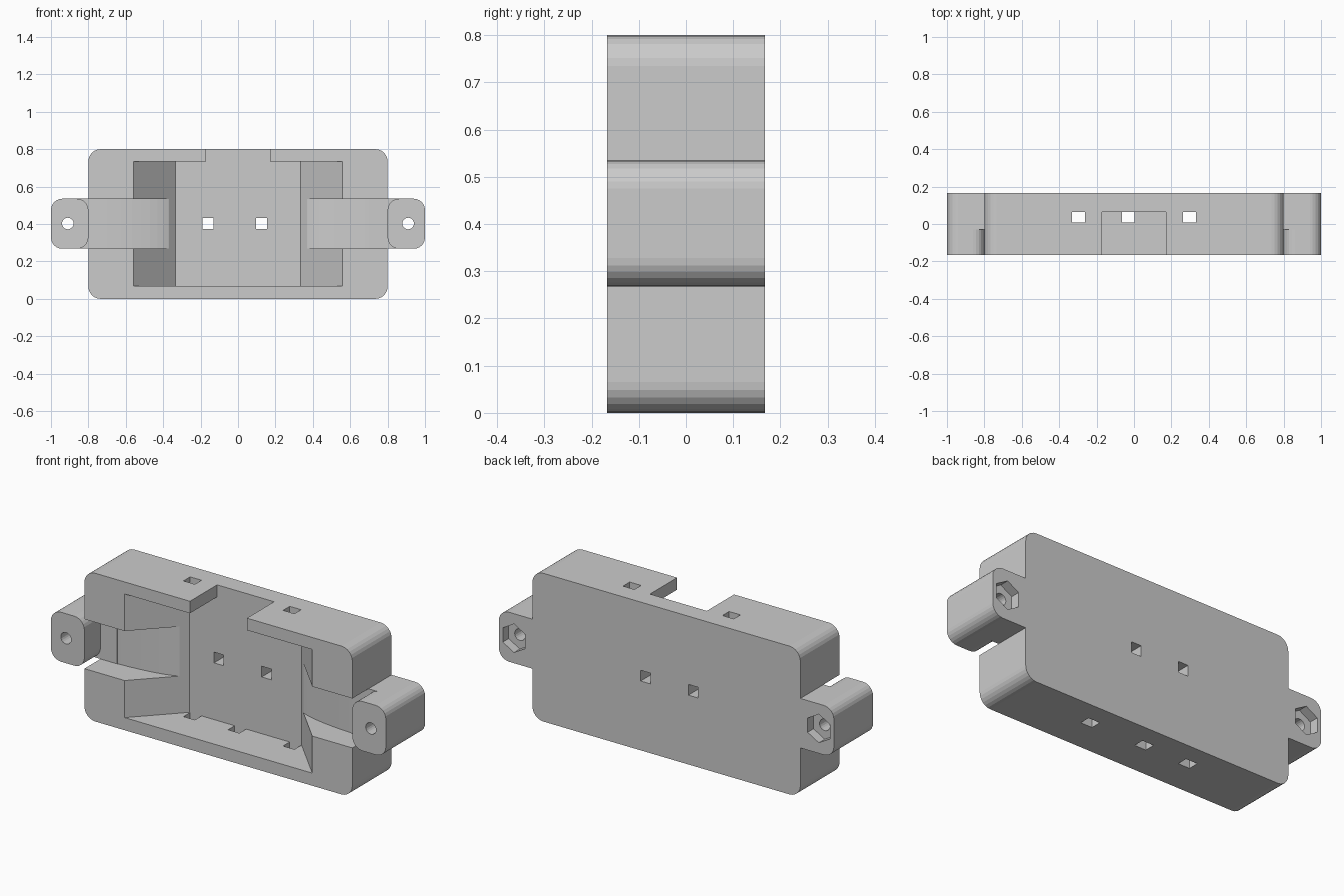
import bpy, bmesh, math
from mathutils import Vector

if "Cube" in bpy.data.objects:
    bpy.data.objects.remove(bpy.data.objects["Cube"])

F, B = -0.167, 0.167        # front and back planes
FLOOR, SADDLE = 0.065, -0.03  # pocket floor depth, channel height at the ends
Z0, Z1 = 0.268, 0.535       # height range of ears and channels


def prism(name, pts, axis, lo, hi):
    """Extrude a 2D profile: axis 'y' takes (x, z) points, axis 'z' takes (x, y)."""
    def place(p, d):
        return Vector((p[0], d, p[1])) if axis == 'y' else Vector((p[0], p[1], d))
    bm = bmesh.new()
    a = [bm.verts.new(place(p, lo)) for p in pts]
    b = [bm.verts.new(place(p, hi)) for p in pts]
    bm.faces.new(a)
    bm.faces.new(b[::-1])
    n = len(pts)
    for i in range(n):
        j = (i + 1) % n
        bm.faces.new((a[i], b[i], b[j], a[j]))
    bmesh.ops.recalc_face_normals(bm, faces=bm.faces)
    me = bpy.data.meshes.new(name)
    bm.to_mesh(me)
    bm.free()
    ob = bpy.data.objects.new(name, me)
    bpy.context.collection.objects.link(ob)
    return ob


def rect(x0, x1, z0, z1):
    return [(x0, z0), (x1, z0), (x1, z1), (x0, z1)]


def rounded(x0, x1, z0, z1, r, seg=6):
    pts = []
    for k, (cx, cz) in enumerate(rect(x0 + r, x1 - r, z0 + r, z1 - r)):
        for i in range(seg + 1):
            t = math.pi * (1 + k / 2) + math.pi / 2 * i / seg
            pts.append((cx + r * math.cos(t), cz + r * math.sin(t)))
    return pts


def ngon(cx, cz, r, n):
    return [(cx + r * math.sin(2 * math.pi * i / n),
             cz + r * math.cos(2 * math.pi * i / n)) for i in range(n)]


def combine(target, tool, op='DIFFERENCE'):
    m = target.modifiers.new('bool', 'BOOLEAN')
    m.operation, m.solver, m.object = op, 'EXACT', tool
    bpy.context.view_layer.objects.active = target
    bpy.ops.object.modifier_apply(modifier=m.name)
    bpy.data.objects.remove(tool)


# Rounded housing block
body = prism('housing', rounded(-0.8, 0.8, 0, 0.8, 0.065), 'y', F, B)

# Pocket with sloped ends
pocket = [(-0.335, FLOOR), (0.335, FLOOR), (0.56, F)]
k = (0.56 - 0.335) / (FLOOR - F) * 0.05
pocket += [(0.56 + k, F - 0.05), (-0.56 - k, F - 0.05), (-0.56, F)]
combine(body, prism('pocket', pocket, 'z', 0.068, 0.735))

# Notch in the top wall
combine(body, prism('notch', rect(-0.17, 0.17, 0.7, 0.9), 'y', F - 0.1, FLOOR))

# Curved channels through the end walls
for s in (-1, 1):
    arc = [(s * (0.8 - 0.465 * math.sin(t)), FLOOR - (FLOOR - SADDLE) * math.cos(t))
           for t in [math.pi / 2 * i / 12 for i in range(13)]]
    arc += [(s * 0.3, FLOOR), (s * 0.3, F - 0.1), (s * 0.85, F - 0.1), (s * 0.85, SADDLE)]
    combine(body, prism('channel', arc, 'z', Z0, Z1))

# Mounting ears: rounded post plus a bridge behind the channel
for s in (-1, 1):
    bx = sorted((s * 0.7, s * 0.9))
    ex = sorted((s * 0.8, s * 1.0))
    combine(body, prism('bridge', rect(*bx, Z0, Z1), 'y', SADDLE, B), 'UNION')
    combine(body, prism('ear', rounded(*ex, Z0, Z1, 0.06), 'y', F, B), 'UNION')

# Screw holes and hex nut recesses in the ears
for s in (-1, 1):
    c = (s * 0.91, 0.4025)
    combine(body, prism('screw_hole', ngon(*c, 0.031, 20), 'y', F - 0.1, B + 0.1))
    combine(body, prism('nut_recess', ngon(*c, 0.077, 6), 'y', B - 0.05, B + 0.1))

# Square holes through the back
for x in (-0.16, 0.125):
    combine(body, prism('back_hole', rect(x - 0.029, x + 0.029, 0.374, 0.432), 'y', 0, B + 0.1))

# Square holes through the top and bottom walls
for x in (-0.297, -0.031, 0.297):
    hole = rect(x - 0.034, x + 0.034, 0.008, FLOOR)
    combine(body, prism('wall_hole', hole, 'z', -0.1, 0.9))
